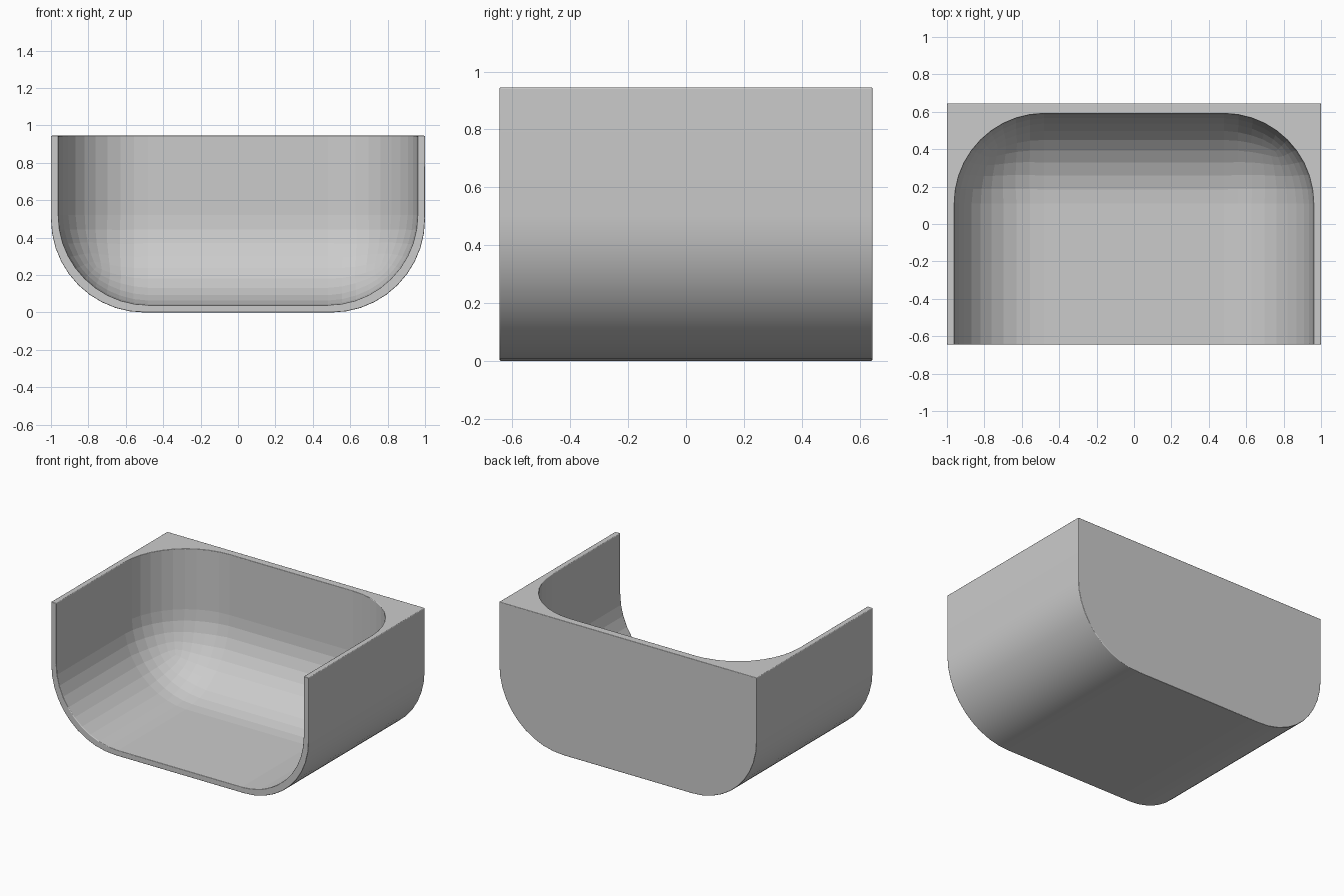
import bpy, bmesh, math

old = bpy.data.objects.get("Cube")
if old:
    bpy.data.objects.remove(old, do_unlink=True)

HALF_W, HALF_D, HEIGHT = 1.0, 0.645, 0.945
SIDE, BACK = 0.04, 0.055          # wall thicknesses
OUTER_R, INNER_R = 0.5, 0.48      # corner radii


def rounded_box(name, lo, hi, radius, pick, segments):
    """Box from lo to hi whose edges chosen by pick(midpoint) are rounded."""
    bm = bmesh.new()
    bmesh.ops.create_cube(bm, size=1)
    for v in bm.verts:
        v.co = [hi[i] if v.co[i] > 0 else lo[i] for i in range(3)]
    edges = [e for e in bm.edges if pick((e.verts[0].co + e.verts[1].co) / 2)]
    bmesh.ops.bevel(bm, geom=edges, offset=radius, offset_type='OFFSET',
                    segments=segments, profile=0.5, affect='EDGES',
                    clamp_overlap=False)
    bmesh.ops.recalc_face_normals(bm, faces=bm.faces)
    mesh = bpy.data.meshes.new(name)
    bm.to_mesh(mesh)
    bm.free()
    obj = bpy.data.objects.new(name, mesh)
    bpy.context.collection.objects.link(obj)
    return obj


# Outer body: block with the two long lower edges rounded
body = rounded_box("open_front_bin", (-HALF_W, -HALF_D, 0), (HALF_W, HALF_D, HEIGHT),
                   OUTER_R, lambda m: m.z < 0.01 and abs(m.x) > 0.9, 10)

# Cavity: runs out through the front and top, rounded at floor, sides and back
inner_w, inner_back = HALF_W - SIDE, HALF_D - BACK


def cavity_edge(m):
    at_side = abs(m.x) > inner_w - 0.01
    at_back = m.y > inner_back - 0.01
    at_floor = m.z < SIDE + 0.01
    return at_side + at_back + at_floor == 2


cutter = rounded_box("cavity_cutter", (-inner_w, -HALF_D - 0.5, SIDE),
                     (inner_w, inner_back, HEIGHT + 0.5), INNER_R, cavity_edge, 10)
cutter.hide_render = True

# Cut the cavity, then soften the rims
cut = body.modifiers.new("cavity", 'BOOLEAN')
cut.operation = 'DIFFERENCE'
cut.solver = 'EXACT'
cut.object = cutter
rim = body.modifiers.new("soft_rims", 'BEVEL')
rim.width = 0.005
rim.segments = 2
rim.limit_method = 'ANGLE'
rim.angle_limit = math.radians(40)
rim.harden_normals = True

bpy.ops.object.select_all(action='DESELECT')
body.select_set(True)
bpy.context.view_layer.objects.active = body
bpy.ops.object.shade_smooth()
for m in ("cavity", "soft_rims"):
    bpy.ops.object.modifier_apply(modifier=m)
bpy.data.objects.remove(cutter, do_unlink=True)

# Plain grey finish
grey = bpy.data.materials.new("light_grey")
grey.use_nodes = True
grey.diffuse_color = (0.6, 0.6, 0.6, 1)
grey.node_tree.nodes["Principled BSDF"].inputs["Base Color"].default_value = (0.6, 0.6, 0.6, 1)
body.data.materials.clear()
body.data.materials.append(grey)
